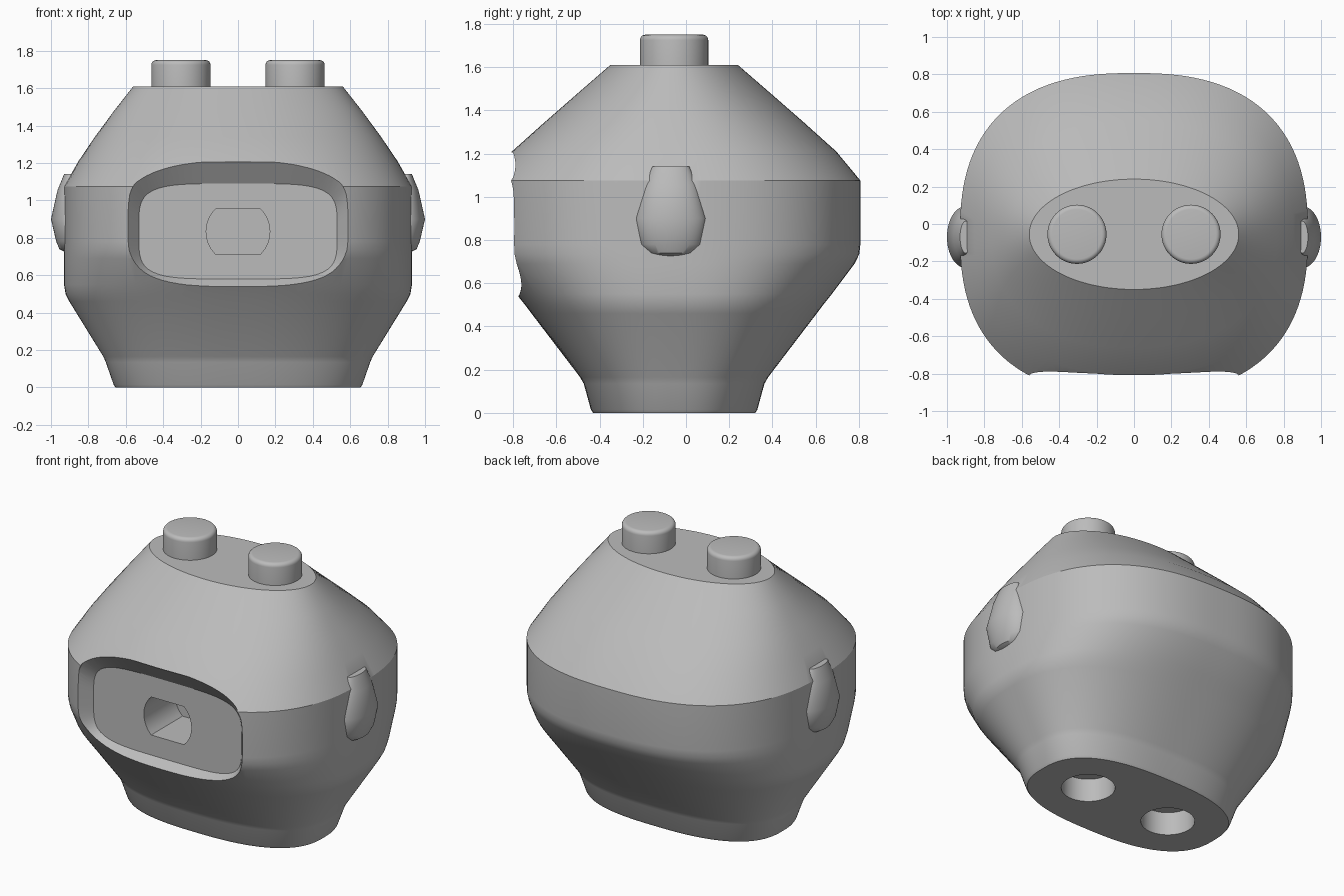
import bpy
import bmesh
from math import cos, sin, pi, radians, sqrt

if "Cube" in bpy.data.objects:
    bpy.data.objects.remove(bpy.data.objects["Cube"])

grey = bpy.data.materials.new("plain grey")
grey.use_nodes = True
grey.diffuse_color = (0.5, 0.5, 0.5, 1)
grey.node_tree.nodes["Principled BSDF"].inputs["Base Color"].default_value = (0.5, 0.5, 0.5, 1)

MID_Y = -0.055      # centre line shared by body, studs and sockets
STUD_X = 0.305
STUD_R = 0.158


def outline(rx, ry, power, count=96):
    """Points of a rounded, squarish oval."""
    points = []
    for i in range(count):
        c, s = cos(2 * pi * i / count), sin(2 * pi * i / count)
        k = (abs(c) ** power + abs(s) ** power) ** (-1 / power)
        points.append((rx * c * k, ry * s * k))
    return points


def loft(name, rings):
    """Skin equal-length rings of 3D points and cap both ends."""
    bm = bmesh.new()
    loops = [[bm.verts.new(p) for p in ring] for ring in rings]
    n = len(loops[0])
    for a, b in zip(loops, loops[1:]):
        for i in range(n):
            j = (i + 1) % n
            bm.faces.new((a[i], a[j], b[j], b[i]))
    bm.faces.new(loops[0][::-1])
    bm.faces.new(loops[-1])
    bmesh.ops.recalc_face_normals(bm, faces=bm.faces)
    mesh = bpy.data.meshes.new(name)
    bm.to_mesh(mesh)
    bm.free()
    obj = bpy.data.objects.new(name, mesh)
    bpy.context.collection.objects.link(obj)
    mesh.materials.append(grey)
    return obj


def upright(name, sections, x=0, y=MID_Y, count=96):
    """Loft along z from (z, rx, ry, power) sections."""
    return loft(name, [[(x + px, y + py, z) for px, py in outline(rx, ry, p, count)]
                       for z, rx, ry, p in sections])


def activate(obj):
    bpy.ops.object.select_all(action='DESELECT')
    obj.select_set(True)
    bpy.context.view_layer.objects.active = obj


def smooth(obj, angle=30):
    activate(obj)
    bpy.ops.object.shade_smooth_by_angle(angle=radians(angle))


def cut(obj, cutter):
    cutter.hide_render = True
    mod = obj.modifiers.new("cut", 'BOOLEAN')
    mod.operation = 'DIFFERENCE'
    mod.solver = 'EXACT'
    mod.object = cutter
    activate(obj)
    bpy.ops.object.modifier_apply(modifier=mod.name)
    bpy.data.objects.remove(cutter)


# Body shell: foot, flared lower half, waistband, domed shoulder
body = upright("body", [
    (0, 0.655, 0.375, 2.6), (0.015, 0.665, 0.385, 2.6), (0.135, 0.707, 0.418, 2.6),
    (0.165, 0.72, 0.435, 2.6), (0.46, 0.902, 0.66, 2.5), (0.5, 0.922, 0.69, 2.5),
    (0.55, 0.93, 0.73, 2.5), (0.69, 0.93, 0.835, 2.5), (0.735, 0.93, 0.857, 2.5),
    (0.78, 0.93, 0.862, 2.5), (1.075, 0.93, 0.862, 2.5), (1.21, 0.853, 0.75, 2.4),
    (1.34, 0.765, 0.605, 2.3), (1.48, 0.662, 0.445, 2.15), (1.61, 0.56, 0.295, 2),
], count=128)

# Tapered front recess
recess = loft("recess_cutter", [
    [(x, y, mid + z) for x, z in outline(hx, hz, power)]
    for y, mid, hx, hz, power in (
        (-1.1, 0.864, 0.592, 0.342, 3.6), (-0.8, 0.864, 0.592, 0.342, 3.6),
        (-0.72, 0.835, 0.53, 0.255, 4.5))
])
cut(body, recess)

# Slot with round ends and flat top and bottom
SLOT_R, SLOT_H = 0.17, 0.123
half = sqrt(SLOT_R ** 2 - SLOT_H ** 2)
arc = [(sqrt(SLOT_R ** 2 - z * z), z) for z in (SLOT_H * (i / 8 - 1) for i in range(17))]
slot_shape = arc + [(-x, z) for x, z in reversed(arc)]
cut(body, loft("slot_cutter", [[(x, y, 0.833 + z) for x, z in slot_shape]
                               for y in (-0.9, -0.4)]))

# Round sockets underneath
for side in (-1, 1):
    cut(body, upright("socket_cutter", [(-0.1, STUD_R, STUD_R, 2), (0.15, STUD_R, STUD_R, 2)],
                      x=side * STUD_X, count=64))
smooth(body)

for side, label in ((1, "left"), (-1, "right")):
    # Top studs with rounded rims
    r = STUD_R
    rim = 0.025
    stud = upright(label + "_stud", [(1.6, r, r, 2)] + [
        (1.75 - rim + rim * sin(a), r - rim + rim * cos(a), r - rim + rim * cos(a), 2)
        for a in (pi / 2 * i / 5 for i in range(6))], x=side * STUD_X, count=64)
    smooth(stud)

    # Side ears: rounded below, tapering to a flat top
    ear = upright(label + "_ear", [
        (0.724, 0.025, 0.06, 2), (0.74, 0.055, 0.105, 2), (0.78, 0.072, 0.145, 2),
        (0.9, 0.1, 0.165, 2), (1.055, 0.065, 0.122, 2), (1.14, 0.03, 0.085, 2),
    ], x=side * 0.9, y=-0.07, count=48)
    smooth(ear, 35)
